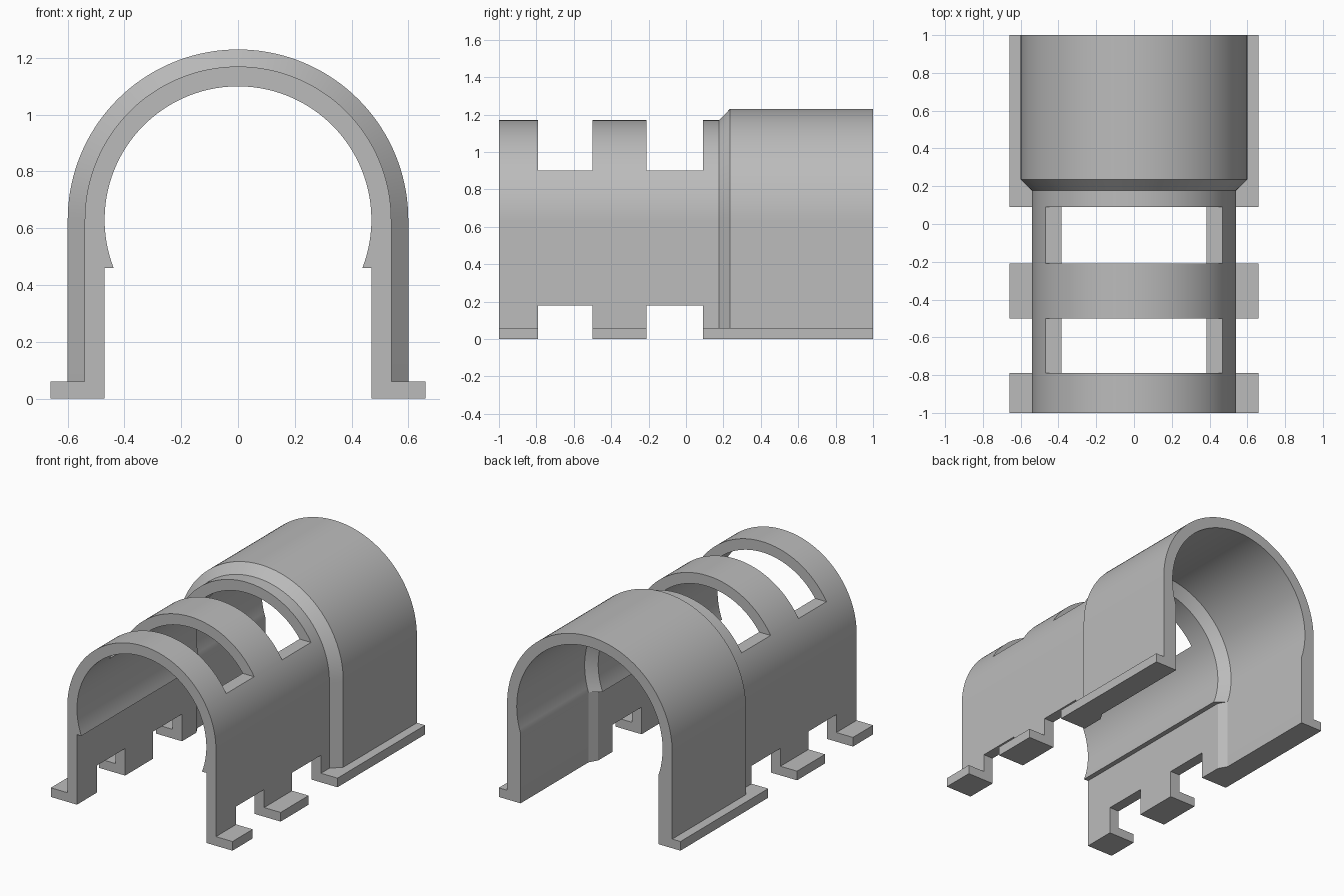
import bpy, bmesh, math

if "Cube" in bpy.data.objects:
    bpy.data.objects.remove(bpy.data.objects["Cube"])

SPRING, LIP = 0.63, 0.46      # arc centre height, end of the inner arc
ARC = 72


def finish(bm, name):
    bmesh.ops.recalc_face_normals(bm, faces=bm.faces[:])
    me = bpy.data.meshes.new(name)
    bm.to_mesh(me)
    bm.free()
    ob = bpy.data.objects.new(name, me)
    bpy.context.collection.objects.link(ob)
    return ob


def boxes(name, spans):
    bm = bmesh.new()
    for x0, x1, y0, y1, z0, z1 in spans:
        vs = bmesh.ops.create_cube(bm, size=1)["verts"]
        for v in vs:
            v.co = ((x0 + x1) / 2 + v.co.x * (x1 - x0),
                    (y0 + y1) / 2 + v.co.y * (y1 - y0),
                    (z0 + z1) / 2 + v.co.z * (z1 - z0))
    return finish(bm, name)


def outer(r):
    arc = [(r * math.cos(math.pi * i / ARC), SPRING + r * math.sin(math.pi * i / ARC))
           for i in range(ARC + 1)]
    return [(r, 0)] + arc + [(-r, 0)]


def inner(r, leg):
    a = math.asin((SPRING - LIP) / r)
    arc = []
    for i in range(ARC + 1):
        t = math.pi + a - (math.pi + 2 * a) * i / ARC
        arc.append((r * math.cos(t), SPRING + r * math.sin(t)))
    leg = leg or arc[-1][0]
    return [(-leg, 0), (-leg, LIP)] + arc + [(leg, LIP), (leg, 0)]


# Arched shell: narrow front, chamfered step, wide back
bm = bmesh.new()
o_small, o_big = outer(0.54), outer(0.60)
i_small, i_big = inner(0.47, 0.47), inner(0.53, None)
stations = [(-1, o_small, -1, i_small), (0.177, o_small, 0.24, i_small),
            (0.235, o_big, 0.295, i_big), (1, o_big, 1, i_big)]
rings = []
for yo, po, yi, pi in stations:
    rings.append([bm.verts.new((x, yo, z)) for x, z in po] +
                 [bm.verts.new((x, yi, z)) for x, z in pi])
n = len(rings[0])
for a, b in zip(rings, rings[1:]):
    for k in range(n):
        bm.faces.new((a[k], a[(k + 1) % n], b[(k + 1) % n], b[k]))
bm.faces.new(rings[0])
bm.faces.new(rings[-1])
bmesh.ops.remove_doubles(bm, verts=bm.verts[:], dist=1e-5)
shell = finish(bm, "arched_shell")

# Foot flanges along both sides
feet = [(-1, -0.79), (-0.5, -0.21), (0.09, 1)]
flanges = boxes("foot_flanges", [(min(s * 0.52, s * 0.66), max(s * 0.52, s * 0.66), y0, y1, 0, 0.06)
                                 for s in (-1, 1) for y0, y1 in feet])

# Roof windows and notches between the feet
gaps = [(-0.79, -0.5), (-0.21, 0.09)]
cutters = boxes("opening_cutters", [(-0.9, 0.9, y0, y1, z0, z1)
                                    for y0, y1 in gaps for z0, z1 in ((-0.2, 0.178), (0.9, 1.5))])
cutters.hide_render = True

bpy.context.view_layer.objects.active = shell
mod = shell.modifiers.new("openings", "BOOLEAN")
mod.operation, mod.object, mod.solver = "DIFFERENCE", cutters, "EXACT"
bpy.ops.object.modifier_apply(modifier=mod.name)
bpy.data.objects.remove(cutters)

# One grey material, smooth arcs with sharp edges kept
grey = bpy.data.materials.new("plain grey")
grey.diffuse_color = (0.5, 0.5, 0.5, 1)
grey.use_nodes = True
grey.node_tree.nodes["Principled BSDF"].inputs["Base Color"].default_value = grey.diffuse_color
for ob in (shell, flanges):
    ob.data.materials.clear()
    ob.data.materials.append(grey)
bpy.ops.object.select_all(action="DESELECT")
shell.select_set(True)
bpy.ops.object.shade_smooth_by_angle(angle=math.radians(30))
